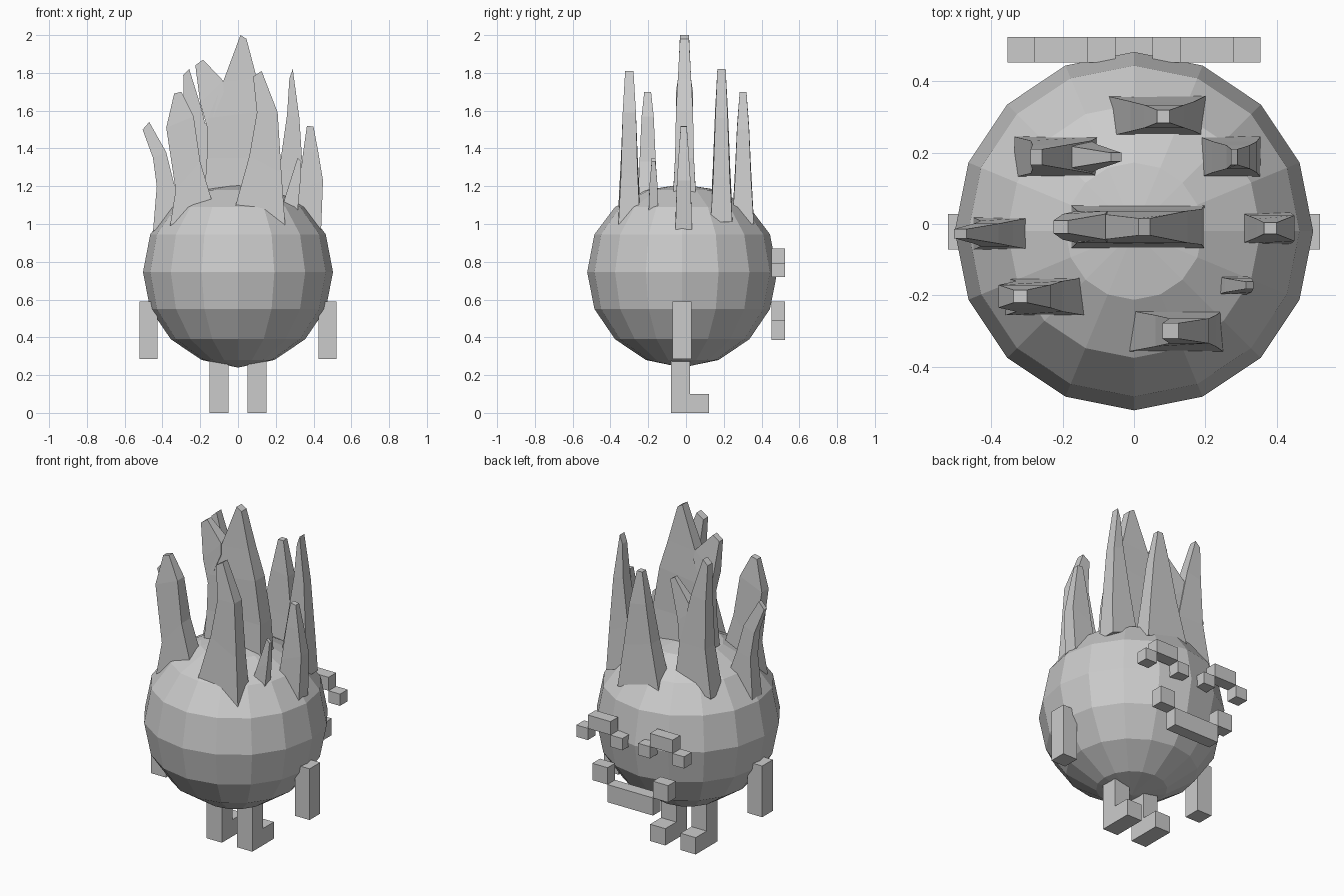
import bpy, bmesh
from math import sin, cos, pi


def finish(bm, name):
    bmesh.ops.recalc_face_normals(bm, faces=bm.faces)
    me = bpy.data.meshes.new(name)
    bm.to_mesh(me)
    bm.free()
    ob = bpy.data.objects.new(name, me)
    bpy.context.collection.objects.link(ob)
    return ob


def box(name, x, y, z):
    bm = bmesh.new()
    bmesh.ops.create_cube(bm, size=1)
    for v in bm.verts:
        v.co = [a + (b - a) * (c + 0.5) for (a, b), c in zip((x, y, z), v.co)]
    return finish(bm, name)


def pair(name, x, y, z):
    box("right_" + name, x, y, z)
    box("left_" + name, (-x[1], -x[0]), y, z)


def loft(bm, loops):
    rings = [[bm.verts.new(p) for p in loop] for loop in loops]
    for a, b in zip(rings, rings[1:]):
        n = len(a)
        for i in range(n):
            bm.faces.new((a[i], a[(i + 1) % n], b[(i + 1) % n], b[i]))
    return rings


def spike(name, y, sections):
    """Tapered slab; each section is left x, left z, right x, right z, half depth."""
    bm = bmesh.new()
    rings = loft(bm, [[(xl, y - d, zl), (xr, y - d, zr), (xr, y + d, zr), (xl, y + d, zl)]
                      for xl, zl, xr, zr, d in sections])
    bm.faces.new(rings[0])
    bm.faces.new(rings[-1])
    return finish(bm, name)


# Round faceted body, slightly flattened on top
R, CY, CZ, N = 0.503, -0.02, 0.745, 16
heights = [0.28, 0.39, 0.55, CZ, 0.945, 1.09, 1.18]
bm = bmesh.new()
rings = loft(bm, [[(R * sin(pi * (k + 1) / 8) * cos(2 * pi * i / N),
                    CY + R * sin(pi * (k + 1) / 8) * sin(2 * pi * i / N), z)
                   for i in range(N)] for k, z in enumerate(heights)])
for ring, z in ((rings[0], 0.24), (rings[-1], 1.21)):
    pole = bm.verts.new((0, CY, z))
    for i in range(N):
        bm.faces.new((ring[i], ring[(i + 1) % N], pole))
finish(bm, "body")

# Limbs
pair("arm", (0.425, 0.522), (-0.072, 0.028), (0.285, 0.59))
pair("leg", (0.05, 0.15), (-0.08, 0.02), (0, 0.29))
pair("foot", (0.05, 0.15), (0.02, 0.123), (0, 0.1))

# Blocky face on the back side
FACE = (0.453, 0.525)
pair("eye_arch", (0.13, 0.28), FACE, (0.79, 0.87))
pair("eye_inner", (0.052, 0.13), FACE, (0.72, 0.79))
pair("eye_outer", (0.28, 0.355), FACE, (0.72, 0.79))
box("mouth", (-0.15, 0.15), FACE, (0.385, 0.49))
pair("mouth_corner", (0.15, 0.25), FACE, (0.49, 0.59))

# Hair spikes
spike("hair_centre", -0.008, [(-0.18, 1.12, 0.2, 1.1, 0.063), (-0.165, 1.35, 0.19, 1.35, 0.05),
                              (-0.16, 1.56, 0.15, 1.6, 0.045), (-0.08, 1.75, 0.1, 1.77, 0.035),
                              (0.013, 2.0, 0.045, 1.98, 0.024)])
spike("hair_centre_branch", -0.008, [(-0.16, 1.5, -0.075, 1.7, 0.045), (-0.2, 1.64, -0.08, 1.76, 0.036),
                                     (-0.226, 1.84, -0.185, 1.87, 0.018)])
spike("hair_front", -0.3, [(-0.015, 1.09, 0.25, 0.99, 0.058), (0.06, 1.36, 0.23, 1.27, 0.044),
                           (0.1, 1.59, 0.21, 1.59, 0.035), (0.08, 1.78, 0.125, 1.81, 0.022)])
spike("hair_front_left", -0.203, [(-0.36, 0.99, -0.14, 1.13, 0.053), (-0.33, 1.18, -0.2, 1.33, 0.043),
                                  (-0.38, 1.51, -0.235, 1.57, 0.032), (-0.338, 1.69, -0.3, 1.7, 0.018)])
spike("hair_front_right", -0.172, [(0.235, 1.09, 0.315, 1.06, 0.026), (0.255, 1.16, 0.33, 1.22, 0.02),
                                   (0.315, 1.35, 0.335, 1.33, 0.01)])
spike("hair_left", -0.027, [(-0.45, 0.96, -0.29, 1.07, 0.045), (-0.43, 1.2, -0.34, 1.22, 0.036),
                            (-0.45, 1.35, -0.38, 1.38, 0.028), (-0.505, 1.5, -0.47, 1.54, 0.013)])
spike("hair_right", -0.012, [(0.3, 1.04, 0.44, 0.97, 0.044), (0.32, 1.18, 0.45, 1.23, 0.036),
                             (0.345, 1.38, 0.425, 1.38, 0.026), (0.365, 1.52, 0.4, 1.515, 0.016)])
spike("hair_back_left", 0.188, [(-0.335, 1.02, -0.1, 1.08, 0.057), (-0.29, 1.3, -0.12, 1.3, 0.046),
                                (-0.285, 1.58, -0.19, 1.6, 0.034), (-0.29, 1.79, -0.258, 1.82, 0.022)])
spike("hair_back_left_branch", 0.188, [(-0.24, 1.3, -0.12, 1.25, 0.045), (-0.2, 1.5, -0.1, 1.42, 0.034),
                                       (-0.065, 1.66, -0.035, 1.64, 0.012)])
spike("hair_back_right", 0.188, [(0.185, 1.07, 0.355, 1.01, 0.057), (0.22, 1.3, 0.345, 1.25, 0.044),
                                 (0.26, 1.58, 0.325, 1.56, 0.033), (0.272, 1.77, 0.29, 1.82, 0.022)])
spike("hair_back", 0.302, [(-0.075, 1.02, 0.2, 1.0, 0.057), (-0.01, 1.3, 0.17, 1.25, 0.042),
                           (0.03, 1.52, 0.14, 1.5, 0.032), (0.065, 1.7, 0.1, 1.7, 0.018)])
